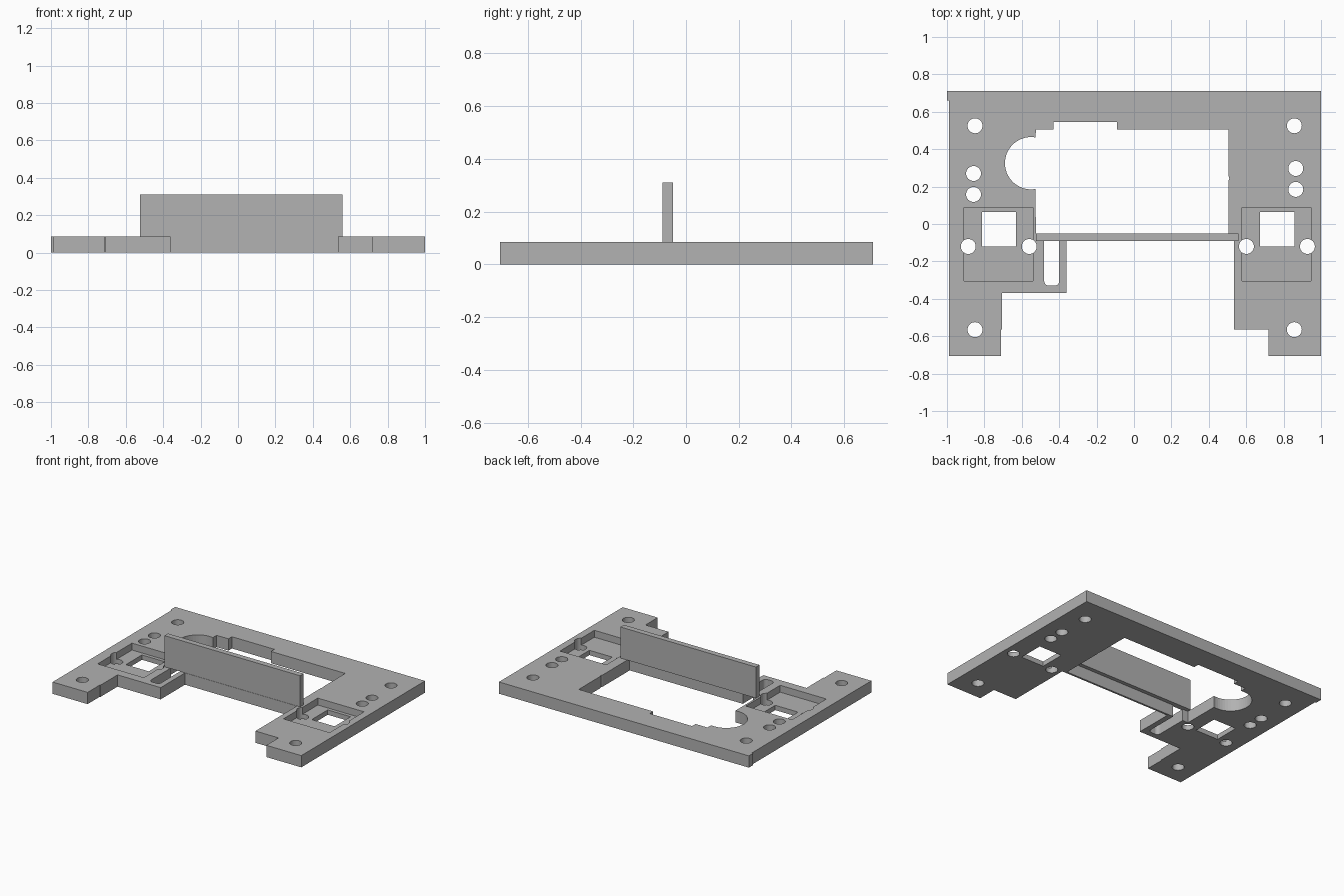
import bpy, bmesh
from math import sin, cos, radians, asin

cube = bpy.data.objects.get("Cube")
if cube:
    bpy.data.objects.remove(cube, do_unlink=True)

THICK = 0.085
POCKET_FLOOR = 0.035

grey = bpy.data.materials.new("plain grey")
grey.use_nodes = True
colour = (0.445, 0.445, 0.445, 1)
grey.diffuse_color = colour
grey.node_tree.nodes["Principled BSDF"].inputs["Base Color"].default_value = colour


def prism(name, points, z0, z1):
    """Extrude a closed outline from z0 to z1."""
    bm = bmesh.new()
    face = bm.faces.new([bm.verts.new((x, y, z0)) for x, y in points])
    top = bmesh.ops.extrude_face_region(bm, geom=[face])["geom"]
    for v in top:
        if isinstance(v, bmesh.types.BMVert):
            v.co.z = z1
    bmesh.ops.recalc_face_normals(bm, faces=bm.faces)
    mesh = bpy.data.meshes.new(name)
    bm.to_mesh(mesh)
    bm.free()
    mesh.materials.append(grey)
    ob = bpy.data.objects.new(name, mesh)
    bpy.context.scene.collection.objects.link(ob)
    return ob


def rect(x0, x1, y0, y1):
    return [(x0, y0), (x1, y0), (x1, y1), (x0, y1)]


def arc(cx, cy, r, a0, a1, n):
    return [(cx + r * cos(radians(a0 + (a1 - a0) * i / n)),
             cy + r * sin(radians(a0 + (a1 - a0) * i / n))) for i in range(n + 1)]


def cut(target, points, z0=-0.1, z1=0.2):
    """Cut an extruded outline out of the target and discard the cutter."""
    cutter = prism("cutter", points, z0, z1)
    cutter.hide_render = True
    mod = target.modifiers.new("cut", "BOOLEAN")
    mod.operation = "DIFFERENCE"
    mod.solver = "EXACT"
    mod.object = cutter
    bpy.context.view_layer.objects.active = target
    bpy.ops.object.modifier_apply(modifier=mod.name)
    bpy.data.objects.remove(cutter, do_unlink=True)


# Base plate with stepped legs and a small corner tab
plate = prism("base_plate", [
    (-0.99, -0.705), (-0.71, -0.705), (-0.71, -0.565), (-0.705, -0.565),
    (-0.705, -0.37), (-0.36, -0.37), (-0.36, -0.092), (0.535, -0.092),
    (0.535, -0.565), (0.72, -0.565), (0.72, -0.705), (1, -0.705),
    (1, 0.71), (-1, 0.71), (-1, 0.66), (-0.99, 0.66)], 0, THICK)

# Main opening with a stepped rear edge and a rounded side bay
bay = 80
cut(plate, [(-0.525, -0.078), (0.505, -0.078), (0.505, 0.23), (0.51, 0.245),
            (0.505, 0.26), (0.505, 0.505), (-0.09, 0.505), (-0.09, 0.545),
            (-0.43, 0.545), (-0.43, 0.505), (-0.525, 0.505)]
    + arc(-0.55, 0.325, 0.14, bay, 360 - bay, 28))

# Slot with rounded front corners, open to the main opening
cut(plate, [(-0.40, -0.06), (-0.48, -0.06)]
    + arc(-0.455, -0.305, 0.025, 180, 270, 6)
    + arc(-0.425, -0.305, 0.025, 270, 360, 6))

# Recessed pockets, each with a square window and two screw holes
for x in (-0.91, 0.577):
    cut(plate, rect(x, x + 0.37, -0.305, 0.088), POCKET_FLOOR)
    cut(plate, rect(x + 0.097, x + 0.28, -0.12, 0.063))
    for dx in (0.024, 0.35):
        cut(plate, arc(x + dx, -0.12, 0.04, 0, 348.75, 31))

# Mounting holes
for x, y in ((-0.85, 0.525), (0.857, 0.525), (-0.85, -0.565), (0.857, -0.565),
             (-0.858, 0.27), (-0.858, 0.158), (0.865, 0.297), (0.865, 0.185)):
    cut(plate, arc(x, y, 0.04, 0, 348.75, 31))

# Upright wall standing on the plate
prism("upright_wall", rect(-0.525, 0.56, -0.09, -0.05), THICK, 0.31)
